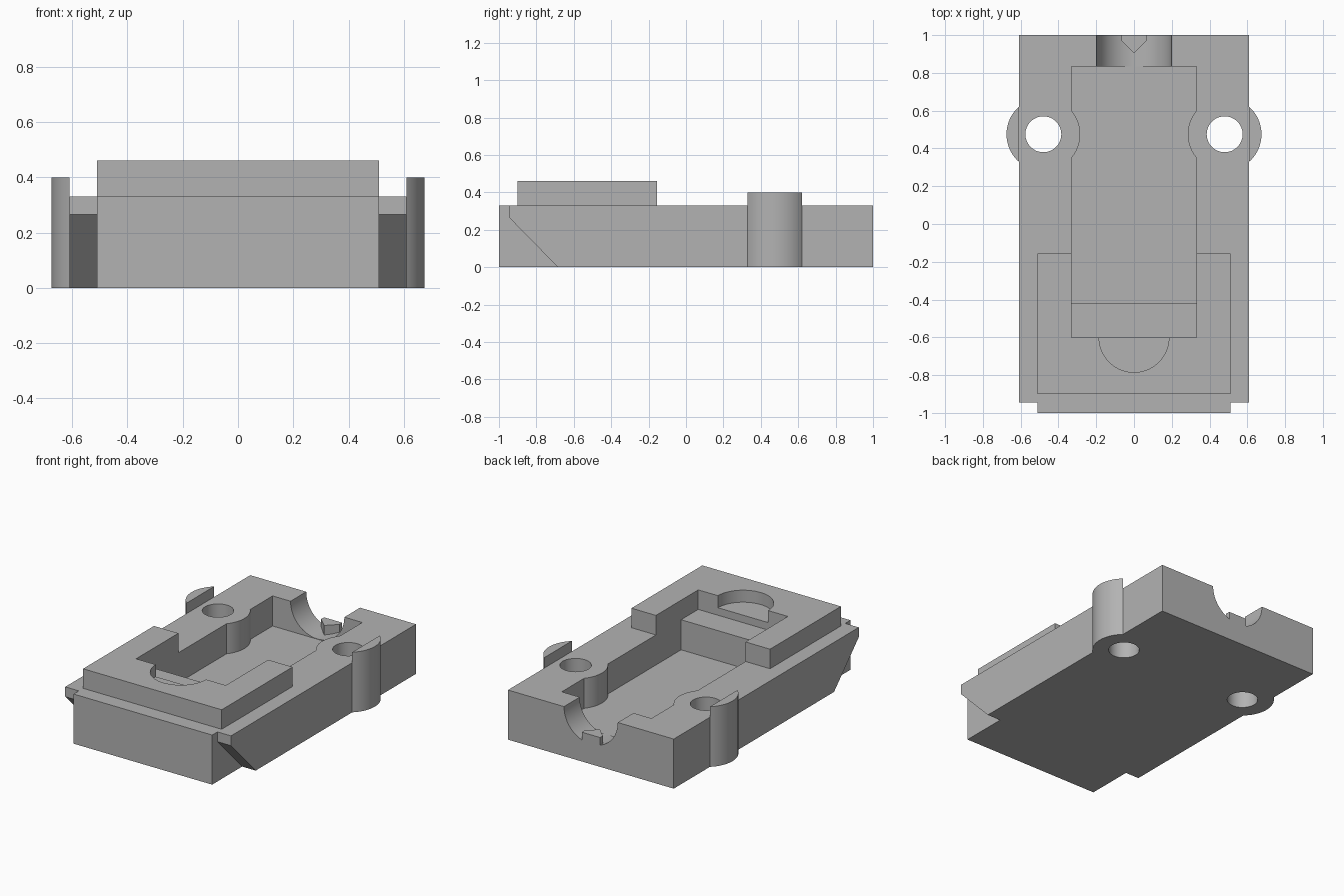
import bpy, bmesh
from math import sin, cos, pi, asin, acos
from mathutils import Vector

cube = bpy.data.objects.get("Cube")
if cube:
    bpy.data.objects.remove(cube, do_unlink=True)

GREY = (0.45, 0.45, 0.45, 1)
mat = bpy.data.materials.new("plain grey")
mat.use_nodes = True
mat.diffuse_color = GREY
mat.node_tree.nodes["Principled BSDF"].inputs["Base Color"].default_value = GREY

TOP, FLOOR = 0.33, 0.13
HOLE_X, HOLE_Y, BOSS_R = 0.48, 0.475, 0.195


def arc(cx, cy, r, a0, a1, n):
    return [(cx + r * cos(a0 + (a1 - a0) * i / n),
             cy + r * sin(a0 + (a1 - a0) * i / n)) for i in range(n + 1)]


def circle(cx, cy, r, n=64):
    return arc(cx, cy, r, 0, 2 * pi, n)[:-1]


def rect(x0, x1, y0, y1):
    return [(x0, y0), (x1, y0), (x1, y1), (x0, y1)]


def prism(name, outline, lo, hi, axis="z"):
    """Extrude a closed outline along an axis."""
    place = {"z": lambda a, b, t: (a, b, t),
             "x": lambda a, b, t: (t, a, b),
             "y": lambda a, b, t: (a, t, b)}[axis]
    bm = bmesh.new()
    face = bm.faces.new([bm.verts.new(place(a, b, lo)) for a, b in outline])
    new = bmesh.ops.extrude_face_region(bm, geom=[face])["geom"]
    bmesh.ops.translate(bm, vec=Vector(place(0, 0, hi - lo)),
                        verts=[v for v in new if isinstance(v, bmesh.types.BMVert)])
    bmesh.ops.recalc_face_normals(bm, faces=bm.faces)
    mesh = bpy.data.meshes.new(name)
    bm.to_mesh(mesh)
    bm.free()
    mesh.materials.append(mat)
    ob = bpy.data.objects.new(name, mesh)
    bpy.context.collection.objects.link(ob)
    return ob


def select(ob):
    bpy.ops.object.select_all(action="DESELECT")
    ob.select_set(True)
    bpy.context.view_layer.objects.active = ob


def combine(target, tool, operation):
    mod = target.modifiers.new(operation.lower(), "BOOLEAN")
    mod.operation, mod.solver, mod.object = operation, "EXACT", tool
    select(target)
    bpy.ops.object.modifier_apply(modifier=mod.name)
    bpy.data.objects.remove(tool, do_unlink=True)


# Wide base with undercut front corners, front nose and raised block
body = prism("base_body", [(-0.685, 0), (1, 0), (1, TOP), (-0.945, TOP), (-0.945, 0.265)],
             -0.61, 0.61, "x")
combine(body, prism("nose", rect(-0.51, 0.51, -1, -0.5), 0, TOP), "UNION")
combine(body, prism("raised_block", rect(-0.51, 0.51, -0.9, -0.155), 0.2, 0.46), "UNION")

# Main pocket, wrapping around the two round bosses
half = acos((HOLE_X - 0.33) / BOSS_R)
right = arc(HOLE_X, HOLE_Y, BOSS_R, pi + half, pi - half, 24)
side = [(0.33, -0.42)] + right + [(0.33, 0.835)]
pocket = side + [(-x, y) for x, y in reversed(side)]
combine(body, prism("pocket", pocket, FLOOR, 0.6), "DIFFERENCE")

# Shelf and half-round recess in the raised block
combine(body, prism("shelf", rect(-0.33, 0.33, -0.6, -0.4), TOP, 0.6), "DIFFERENCE")
recess = arc(0, -0.6, 0.185, pi, 2 * pi, 40) + [(0.185, -0.55), (-0.185, -0.55)]
combine(body, prism("recess", recess, 0.38, 0.6), "DIFFERENCE")

# Half-round channel through the back wall
combine(body, prism("channel", circle(0, TOP, 0.198), 0.8, 1.1, "y"), "DIFFERENCE")

# Through holes and outer lugs
spread = acos((0.61 - HOLE_X) / BOSS_R)
for s, label in ((1, "left"), (-1, "right")):
    combine(body, prism("hole", circle(s * HOLE_X, HOLE_Y, 0.095), -0.1, 0.6), "DIFFERENCE")
    outline = [(s * x, y) for x, y in arc(HOLE_X, HOLE_Y, BOSS_R, -spread, spread, 24)]
    lug = prism(label + "_lug", outline, 0, 0.4)
    select(lug)
    bpy.ops.object.shade_smooth_by_angle()

# Small pointed stop in the channel
prism("channel_stop", [(-0.067, 1), (-0.067, 0.97), (0, 0.905), (0.067, 0.97), (0.067, 1)],
      0.1, 0.195)

select(body)
bpy.ops.object.shade_smooth_by_angle()
